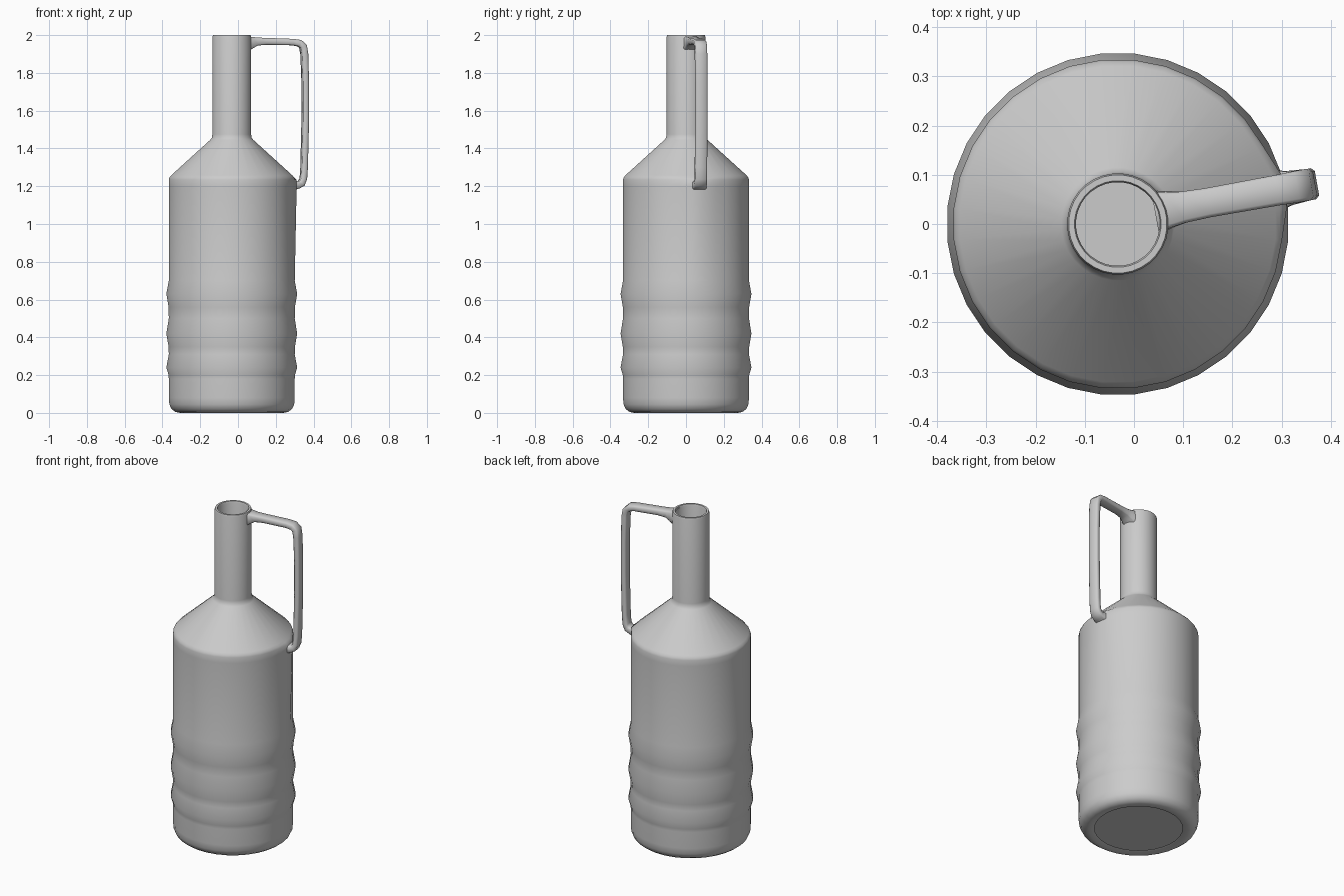
import bpy, bmesh, math
from mathutils import Vector

cube = bpy.data.objects.get("Cube")
if cube:
    bpy.data.objects.remove(cube, do_unlink=True)

clay = bpy.data.materials.new("grey clay")
clay.use_nodes = True
clay.diffuse_color = (0.6, 0.6, 0.6, 1)
clay.node_tree.nodes["Principled BSDF"].inputs["Base Color"].default_value = (0.6, 0.6, 0.6, 1)


def make_object(name, bm, angle):
    mesh = bpy.data.meshes.new(name)
    bm.to_mesh(mesh)
    bm.free()
    mesh.materials.append(clay)
    obj = bpy.data.objects.new(name, mesh)
    bpy.context.collection.objects.link(obj)
    bpy.ops.object.select_all(action="DESELECT")
    obj.select_set(True)
    bpy.context.view_layer.objects.active = obj
    bpy.ops.object.shade_smooth_by_angle(angle=math.radians(angle))
    return obj


def bridge(bm, a, b):
    n = len(a)
    for i in range(n):
        j = (i + 1) % n
        bm.faces.new((a[i], a[j], b[j], b[i]))


# Bottle: one lathe profile, up the outside, over the lip and down the inside
SIDES = 32
CENTRE_X = -0.033
outer = [(0.245, 0.008), (0.275, 0.0), (0.30, 0.005), (0.32, 0.02), (0.332, 0.045),
         (0.335, 0.08), (0.335, 0.18)]
for low, ridge, high in [(0.20, 0.24, 0.31), (0.35, 0.42, 0.50), (0.56, 0.63, 0.70)]:
    outer += [(0.336, low), (0.348, ridge), (0.335, high)]
outer += [(0.335, 1.20), (0.335, 1.235), (0.331, 1.247), (0.322, 1.258), (0.115, 1.445),
          (0.106, 1.457), (0.103, 1.475), (0.103, 1.99), (0.100, 2.0)]
inner = [(0.088, 2.0), (0.085, 1.99), (0.085, 1.46), (0.30, 1.25), (0.312, 1.22),
         (0.312, 0.06), (0.295, 0.022)]

handle_angle = math.radians(11.7)
bm = bmesh.new()
rings = []
for r, z in outer + inner:
    ring = []
    for i in range(SIDES):
        a = (i + 0.5) * math.tau / SIDES
        # Swell the wall towards the handle foot
        pull = 0.0
        if r > 0.33 and 1.19 < z < 1.24:
            pull = 0.018 * math.exp(-((math.remainder(a - handle_angle, math.tau) / 0.14) ** 2))
        ring.append(bm.verts.new((CENTRE_X + (r + pull) * math.cos(a), (r + pull) * math.sin(a), z)))
    rings.append(ring)
for a, b in zip(rings, rings[1:]):
    bridge(bm, a, b)
bm.faces.new(rings[-1])     # inner floor
make_object("bottle_body", bm, 40)

# Handle: rounded strap swept along an upright path (x, z, half width, half thickness)
path = [(0.050, 1.957, 0.042, 0.038), (0.075, 1.962, 0.036, 0.029), (0.10, 1.966, 0.032, 0.021),
        (0.15, 1.967, 0.030, 0.018), (0.29, 1.963, 0.031, 0.017), (0.325, 1.957, 0.032, 0.018),
        (0.344, 1.940, 0.032, 0.018), (0.351, 1.90, 0.032, 0.017), (0.356, 1.75, 0.032, 0.016),
        (0.356, 1.55, 0.032, 0.016), (0.350, 1.30, 0.032, 0.016), (0.346, 1.24, 0.032, 0.016),
        (0.335, 1.215, 0.033, 0.018), (0.315, 1.207, 0.035, 0.020), (0.285, 1.205, 0.042, 0.026)]
slope = math.radians(10.2)
along = Vector((math.cos(slope), math.sin(slope), 0))
side = Vector((-math.sin(slope), math.cos(slope), 0))
origin = Vector((0.06, 0.027, 0))

centres = [origin + along * ((x - 0.06) / math.cos(slope)) + Vector((0, 0, z)) for x, z, w, t in path]
bm = bmesh.new()
rings = []
for k, (x, z, w, t) in enumerate(path):
    tangent = (centres[min(k + 1, len(path) - 1)] - centres[max(k - 1, 0)]).normalized()
    normal = tangent.cross(side)
    c = 0.007
    section = [(w, t - c), (w - c, t), (c - w, t), (-w, t - c),
               (-w, c - t), (c - w, -t), (w - c, -t), (w, c - t)]
    rings.append([bm.verts.new(centres[k] + side * u + normal * v) for u, v in section])
for a, b in zip(rings, rings[1:]):
    bridge(bm, a, b)
bm.faces.new(rings[0])
bm.faces.new(rings[-1])
bmesh.ops.recalc_face_normals(bm, faces=bm.faces)
make_object("handle", bm, 50)
